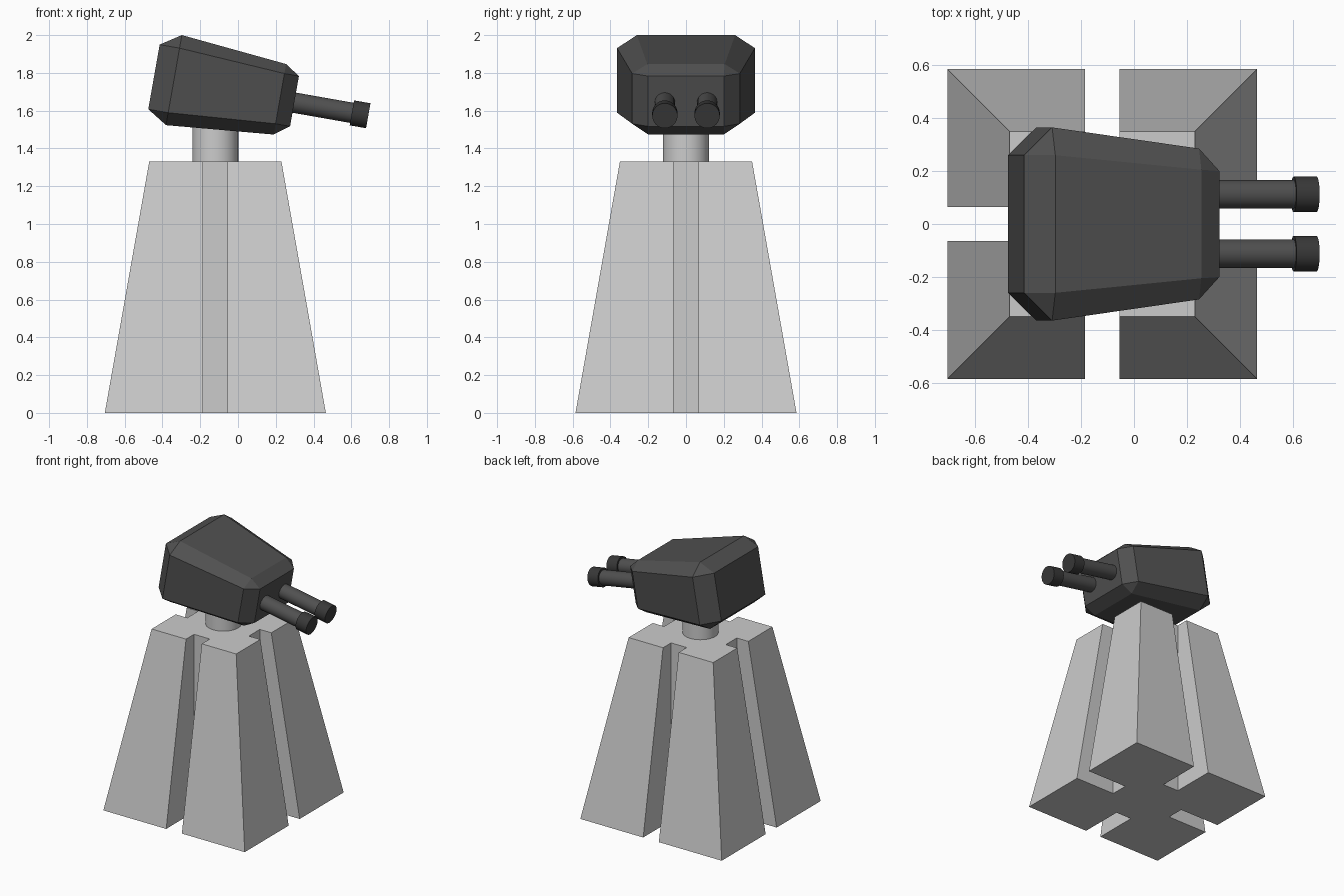
import bpy, bmesh, math
from mathutils import Matrix, Vector

if "Cube" in bpy.data.objects:
    bpy.data.objects.remove(bpy.data.objects["Cube"])

TILT = Matrix.Rotation(math.radians(10), 4, 'Y')  # head points slightly down
CX = -0.12                                        # pedestal axis


def material(name, v):
    m = bpy.data.materials.new(name)
    m.diffuse_color = (v, v, v, 1)
    m.use_nodes = True
    m.node_tree.nodes["Principled BSDF"].inputs["Base Color"].default_value = m.diffuse_color
    return m


def finish(name, bm, mat=None):
    bmesh.ops.recalc_face_normals(bm, faces=bm.faces)
    me = bpy.data.meshes.new(name)
    bm.to_mesh(me)
    bm.free()
    ob = bpy.data.objects.new(name, me)
    bpy.context.collection.objects.link(ob)
    if mat:
        me.materials.append(mat)
    return ob


def cylinder(name, radius, depth, matrix, mat=None, sides=32):
    bm = bmesh.new()
    bmesh.ops.create_cone(bm, cap_ends=True, segments=sides, radius1=radius,
                          radius2=radius, depth=depth, matrix=matrix)
    for f in bm.faces:
        f.smooth = len(f.verts) == 4
    for e in bm.edges:
        e.smooth = all(len(f.verts) == 4 for f in e.link_faces)
    return finish(name, bm, mat)


dark = material("dark_metal", 0.08)
darker = material("muzzle_metal", 0.04)


# Tapered pedestal with a vertical slot in each side
def outline(h, z, slot=0.065, core=0.255):
    side = [(-h, -h), (-slot, -h), (-slot, -core), (slot, -core), (slot, -h)]
    return [Matrix.Rotation(k * math.pi / 2, 3, 'Z') @ Vector((x, y, 0)) + Vector((CX, 0, z))
            for k in range(4) for x, y in side]


bm = bmesh.new()
low = [bm.verts.new(p) for p in outline(0.585, 0)]
high = [bm.verts.new(p) for p in outline(0.35, 1.33)]
n = len(low)
for i in range(n):
    j = (i + 1) % n
    bm.faces.new((low[i], low[j], high[j], high[i]))
bm.faces.new(low)
bm.faces.new(high)
finish("pedestal", bm)

# Neck
cylinder("neck", 0.122, 0.27, Matrix.Translation((CX, 0, 1.465)))

# Chamfered head: three points per box corner (end, side and top/bottom faces)
corners = [
    # end (u, y, w), side (u, y, w), cap (u, y, w)
    ((-0.747, 0.26, 1.848), (-0.64, 0.365, 1.848), (-0.64, 0.26, 1.918)),
    ((-0.747, 0.26, 1.501), (-0.64, 0.365, 1.501), (-0.64, 0.26, 1.434)),
    ((0.008, 0.20, 1.812), (-0.07, 0.285, 1.812), (-0.07, 0.205, 1.863)),
    ((0.008, 0.20, 1.542), (-0.07, 0.285, 1.542), (-0.07, 0.20, 1.484)),
]
bm = bmesh.new()
for corner in corners:
    for u, y, w in corner:
        for s in (-1, 1):
            bm.verts.new(TILT @ Vector((u, s * y, w)))
bmesh.ops.convex_hull(bm, input=bm.verts)
bmesh.ops.dissolve_limit(bm, angle_limit=math.radians(4), verts=bm.verts, edges=bm.edges)
finish("head", bm, dark)

# Twin barrels with wider muzzles
ALONG = Matrix.Rotation(math.pi / 2, 4, 'Y')
for label, y in (("left", -0.112), ("right", 0.112)):
    for part, r, u0, u1, mat in (("barrel", 0.054, -0.05, 0.33, dark),
                                 ("muzzle", 0.067, 0.318, 0.406, darker)):
        m = TILT @ Matrix.Translation(((u0 + u1) / 2, y, 1.669)) @ ALONG
        cylinder(f"{label}_{part}", r, u1 - u0, m, mat)
